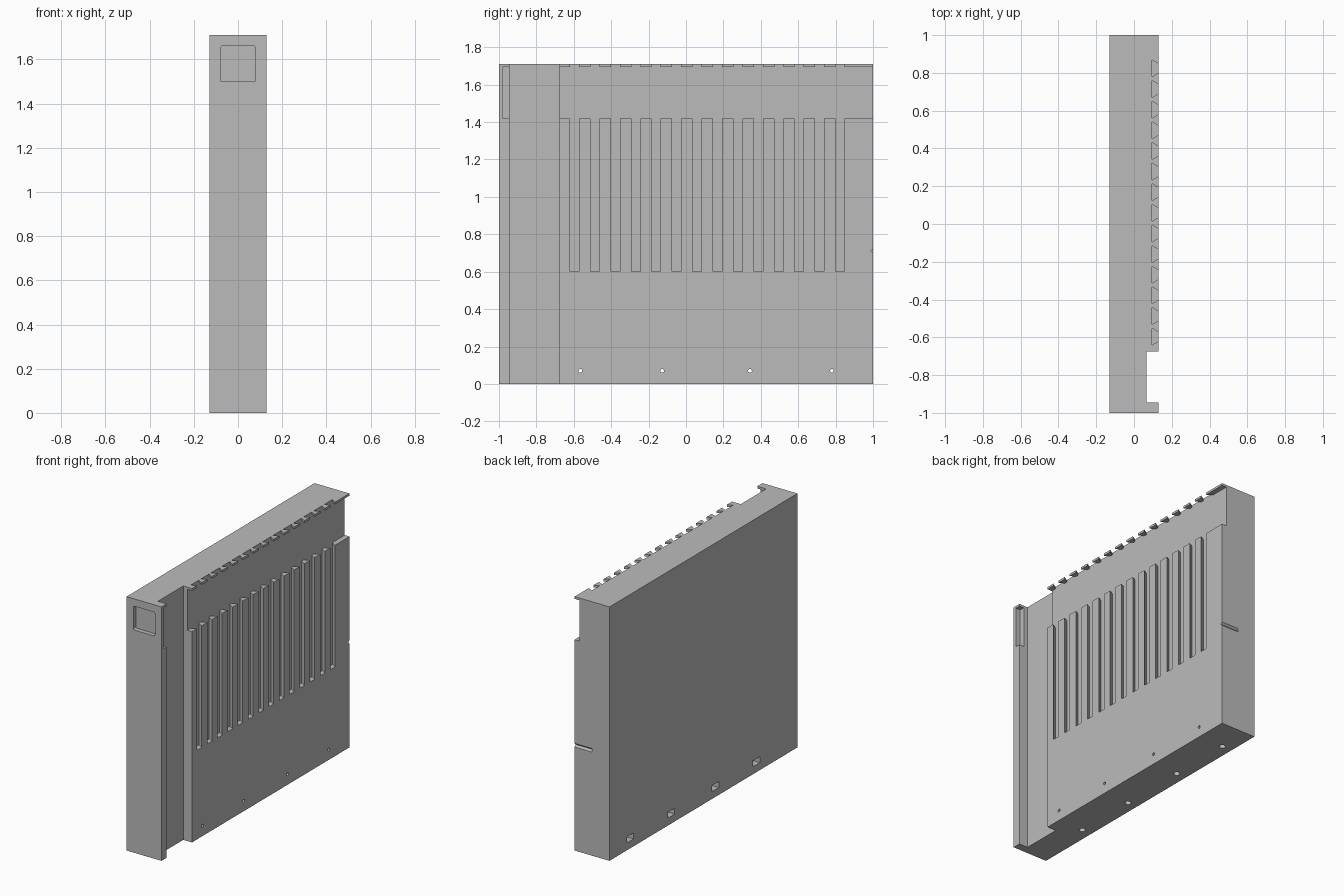
import bpy, bmesh
from math import cos, sin, pi
from mathutils import Vector

default = bpy.data.objects.get("Cube")
if default:
    bpy.data.objects.remove(default, do_unlink=True)

grey = bpy.data.materials.new("plain grey")
grey.use_nodes = True
grey.diffuse_color = (0.5, 0.5, 0.5, 1)
grey.node_tree.nodes["Principled BSDF"].inputs["Base Color"].default_value = (0.5, 0.5, 0.5, 1)


def prism(name, outline, along):
    """Solid made by extruding a closed outline along a vector."""
    bm = bmesh.new()
    face = bm.faces.new([bm.verts.new(p) for p in outline])
    out = bmesh.ops.extrude_face_region(bm, geom=[face])
    moved = [v for v in out["geom"] if isinstance(v, bmesh.types.BMVert)]
    bmesh.ops.translate(bm, verts=moved, vec=Vector(along))
    bmesh.ops.recalc_face_normals(bm, faces=bm.faces)
    mesh = bpy.data.meshes.new(name)
    bm.to_mesh(mesh)
    bm.free()
    mesh.materials.append(grey)
    obj = bpy.data.objects.new(name, mesh)
    bpy.context.collection.objects.link(obj)
    return obj


def box(name, x0, x1, y0, y1, z0, z1):
    return prism(name, [(x0, y0, z0), (x1, y0, z0), (x1, y1, z0), (x0, y1, z0)], (0, 0, z1 - z0))


W, H = 0.13, 1.71
RECESS = 0.095      # x of the recessed face behind the slats
OUT = W + 0.03      # cutters reach past the surface

# Slab with a full-height channel near the front
plan = [(-W, -1), (W, -1), (W, -0.945), (0.065, -0.945),
        (0.065, -0.675), (W, -0.675), (W, 1), (-W, 1)]
body = prism("panel_body", [(x, y, 0) for x, y in plan], (0, 0, H))

cutters = []

# Long horizontal recess, leaving a thin lip on top and a notch in the front post
cutters.append(box("recess_cutter", RECESS, OUT, -0.98, 1.05, 1.42, 1.695))

# Dovetail slots that also notch the lip
for i in range(14):
    y = -0.596 + i * 0.1092
    outline = [(RECESS, y - 0.045), (W, y - 0.024), (OUT, y - 0.024),
               (OUT, y + 0.024), (W, y + 0.024), (RECESS, y + 0.045)]
    cutters.append(prism("slot_cutter", [(a, b, 0.6) for a, b in outline], (0, 0, 1.2)))

# Shallow window with small rounded corners on the front
window = []
for k, (sx, sz) in enumerate([(1, 1), (-1, 1), (-1, -1), (1, -1)]):
    for step in range(4):
        a = (k + step / 3) * pi / 2
        window.append((sx * 0.072 + 0.008 * cos(a), -1.05, 1.58 + sz * 0.072 + 0.008 * sin(a)))
cutters.append(prism("window_cutter", window, (0, 0.08, 0)))

# Thin V groove on the back
groove = [(0, 1 + 0.012 * cos(k * pi / 2), 0.71 + 0.012 * sin(k * pi / 2)) for k in range(4)]
cutters.append(prism("groove_cutter", groove, (OUT, 0, 0)))

# Bolt holes, each with a pocket on the plain side and a hole from below
for y in (-0.565, -0.127, 0.342, 0.78):
    ring = [(cos(k * pi / 8), sin(k * pi / 8)) for k in range(16)]
    cutters.append(prism("bolt_cutter", [(-OUT, y + 0.01 * c, 0.07 + 0.01 * s) for c, s in ring],
                         (2 * OUT, 0, 0)))
    cutters.append(box("pocket_cutter", -OUT, -0.085, y - 0.036, y + 0.036, 0.05, 0.09))
    cutters.append(prism("base_hole_cutter", [(-0.057 + 0.02 * c, y + 0.02 * s, -0.05) for c, s in ring],
                         (0, 0, 0.12)))

# Cut everything from the body, then bake the result
for cutter in cutters:
    cutter.hide_render = True
    cut = body.modifiers.new(cutter.name, 'BOOLEAN')
    cut.object = cutter
    cut.operation = 'DIFFERENCE'
    cut.solver = 'EXACT'
depsgraph = bpy.context.evaluated_depsgraph_get()
baked = bpy.data.meshes.new_from_object(body.evaluated_get(depsgraph))
body.modifiers.clear()
body.data = baked
for cutter in cutters:
    bpy.data.objects.remove(cutter, do_unlink=True)
